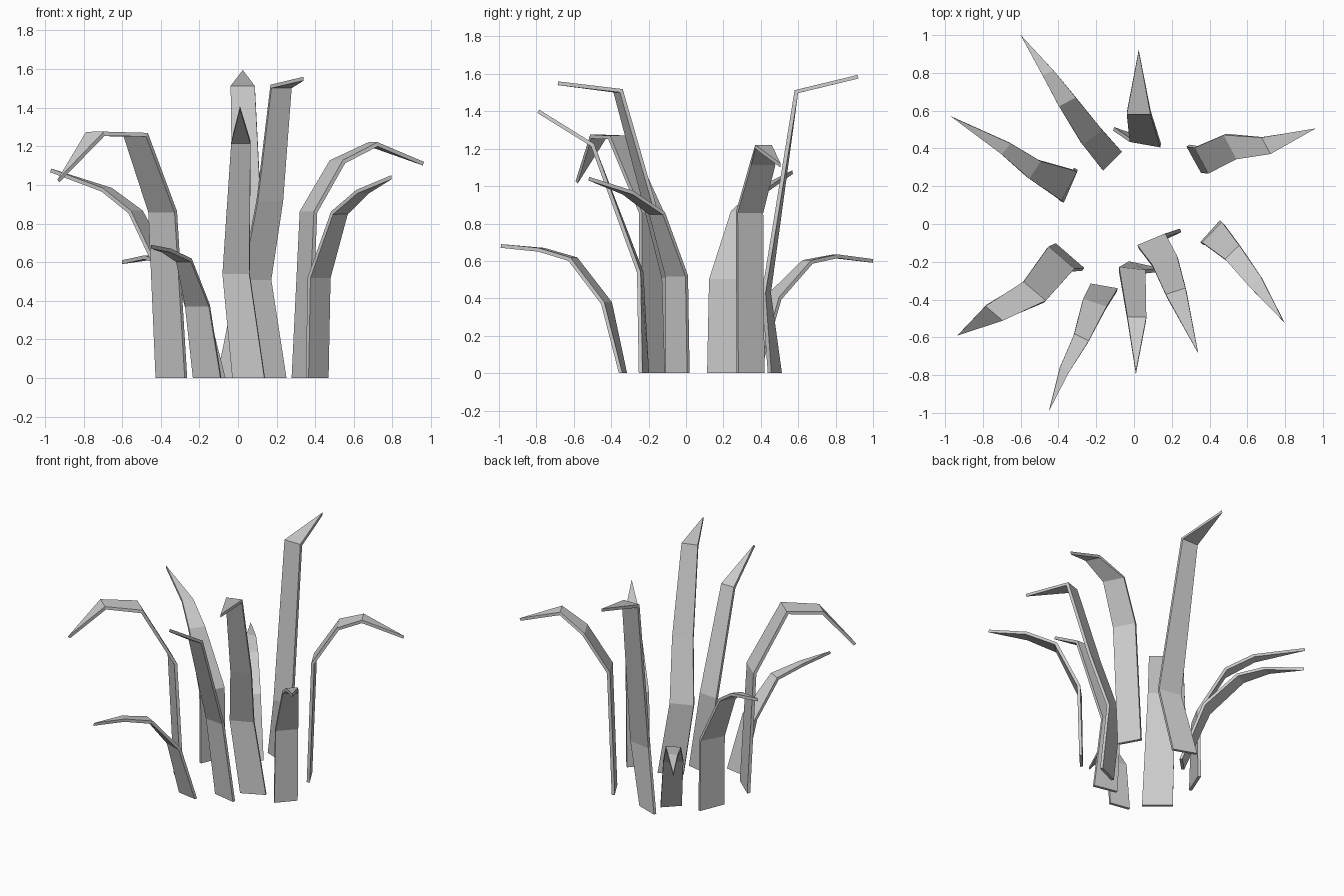
import bpy, math
from mathutils import Vector


def blade(name, a0, a1, tip, rows):
    """Tapered leaf: rows of (x, y, z, width) from the ground up, then a pointed tip.
    a0 / a1 are the directions of the width (degrees) at the base and last row."""
    verts, faces = [], []
    last = len(rows) - 1
    for i, (x, y, z, w) in enumerate(rows):
        a = math.radians(a0 + (a1 - a0) * i / last)
        half = Vector((math.cos(a), math.sin(a), 0)) * w / 2
        c = Vector((x, y, z))
        verts += [c - half, c + half]
        if i:
            k = 2 * i
            faces.append((k - 2, k - 1, k + 1, k))
    verts.append(Vector(tip))
    n = len(verts)
    faces.append((n - 3, n - 2, n - 1))
    me = bpy.data.meshes.new(name)
    me.from_pydata(verts, [], faces)
    ob = bpy.data.objects.new(name, me)
    bpy.context.collection.objects.link(ob)
    # give the flat leaf its thin body
    m = ob.modifiers.new("thickness", 'SOLIDIFY')
    m.thickness = 0.02
    m.offset = 0
    m.use_even_offset = True
    # keep the foot flush with the ground
    bpy.context.view_layer.objects.active = ob
    bpy.ops.object.modifier_apply(modifier=m.name)
    for v in me.vertices:
        if v.co.z < 0.02:
            v.co.z = 0


# back leaves
blade("back_left_blade", 45, 20, (-.60, 1.0, .60),
      [(-.12, .34, 0, .14), (-.225, .465, .40, .13), (-.355, .65, .595, .10), (-.455, .80, .625, .065)])
blade("back_blade", -20, 0, (.025, .92, 1.585),
      [(-.03, .475, 0, .165), (.06, .43, .43, .165), (.025, .59, 1.505, .125)])
blade("back_right_blade", -61, -63, (.96, .505, 1.11),
      [(.325, .345, 0, .16), (.365, .34, .86, .155), (.515, .41, 1.12, .145), (.70, .415, 1.21, .10)])

# side leaves
blade("left_blade", 68, 50, (-.97, .57, 1.075),
      [(-.345, .205, 0, .19), (-.35, .205, .50, .175), (-.53, .29, .86, .11), (-.68, .40, .975, .075)])
blade("right_blade", 48, 42, (.795, -.52, 1.04),
      [(.41, -.045, 0, .155), (.42, -.05, .52, .15), (.525, -.155, .855, .105), (.645, -.31, .965, .08)])

# front leaves
blade("front_left_blade", -41, -41, (-.93, -.585, 1.02),
      [(-.345, -.175, 0, .20), (-.39, -.185, .86, .18), (-.53, -.36, 1.26, .155), (-.738, -.47, 1.265, .12)])
blade("low_front_blade", -10, -35, (-.45, -.99, .68),
      [(-.16, -.337, 0, .145), (-.21, -.425, .375, .13), (-.28, -.605, .61, .085), (-.37, -.775, .66, .055)])
blade("front_blade", -12, 0, (.01, -.79, 1.40),
      [(.055, -.225, 0, .17), (-.01, -.245, .54, .14), (.015, -.50, 1.22, .10)])
blade("front_right_blade", 25, 18, (.34, -.685, 1.55),
      [(.17, -.07, 0, .17), (.095, -.09, .51, .16), (.165, -.20, .92, .14), (.223, -.363, 1.51, .11)])
